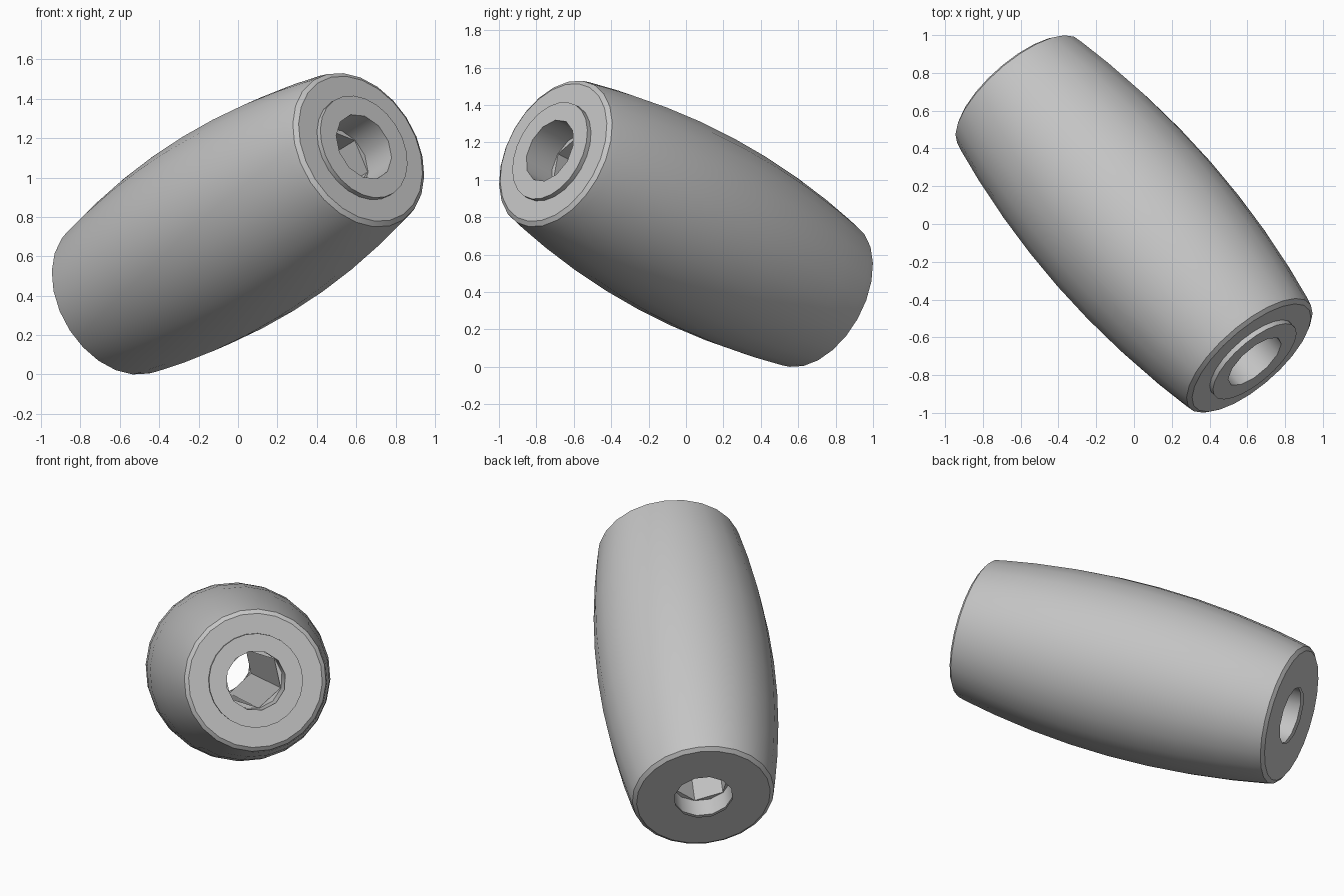
import bpy
import bmesh
from math import cos, sin, pi, radians
from mathutils import Vector

if "Cube" in bpy.data.objects:
    bpy.data.objects.remove(bpy.data.objects["Cube"], do_unlink=True)

AXIS = Vector((0.612, -0.697, 0.375))
CENTRE = Vector((0, 0, 0.765))

grey = bpy.data.materials.new("plain_grey")
grey.use_nodes = True
colour = (0.55, 0.55, 0.55, 1)
grey.diffuse_color = colour
grey.node_tree.nodes["Principled BSDF"].inputs["Base Color"].default_value = colour


def lathe(name, profile, steps, closed=False):
    """Turn (radius, height, sides) rings about the tilted axis; sides=0 is round."""
    bm = bmesh.new()
    rings = []
    for radius, height, sides in profile:
        ring = []
        for i in range(steps):
            turn = 2 * pi * i / steps
            r = radius
            if sides:
                half = pi / sides
                r *= cos(half) / cos(turn % (2 * half) - half)
            a = turn + radians(40)
            ring.append(bm.verts.new((r * cos(a), r * sin(a), height)))
        rings.append(ring)
    pairs = list(zip(rings, rings[1:]))
    if closed:
        pairs.append((rings[-1], rings[0]))
    for low, high in pairs:
        for i in range(steps):
            j = (i + 1) % steps
            bm.faces.new((low[i], low[j], high[j], high[i]))
    bmesh.ops.recalc_face_normals(bm, faces=bm.faces)
    mesh = bpy.data.meshes.new(name)
    bm.to_mesh(mesh)
    bm.free()
    mesh.materials.append(grey)
    obj = bpy.data.objects.new(name, mesh)
    bpy.context.collection.objects.link(obj)
    obj.rotation_euler = AXIS.to_track_quat('Z', 'Y').to_euler()
    obj.location = CENTRE
    bpy.ops.object.select_all(action='DESELECT')
    obj.select_set(True)
    bpy.context.view_layer.objects.active = obj
    bpy.ops.object.shade_smooth_by_angle(angle=radians(31))
    return obj


# Barrel-shaped sleeve with chamfered ends
half = [(0.524 - 0.1 * h * h, h, 0) for h in (0.25, 0.5, 0.75, 0.95)]
half += [(0.422, 1.0, 0), (0.398, 1.017, 0)]
outside = [(r, -h, s) for r, h, s in reversed(half)] + [(0.524, 0, 0)] + half
lathe("barrel_sleeve", [(0.175, -1.017, 12)] + outside + [(0.27, 1.017, 0)], 24)

# Core tube: raised front collar, round mouths and a six-sided bore
core = [
    (0.28, -1.0, 0), (0.28, 1.045, 0),
    (0.178, 1.045, 12), (0.178, 0.85, 12),
    (0.175, 0.85, 6), (0.175, -0.88, 6),
    (0.178, -0.88, 12), (0.178, -1.0, 12),
]
lathe("core_tube", core, 24, closed=True)
